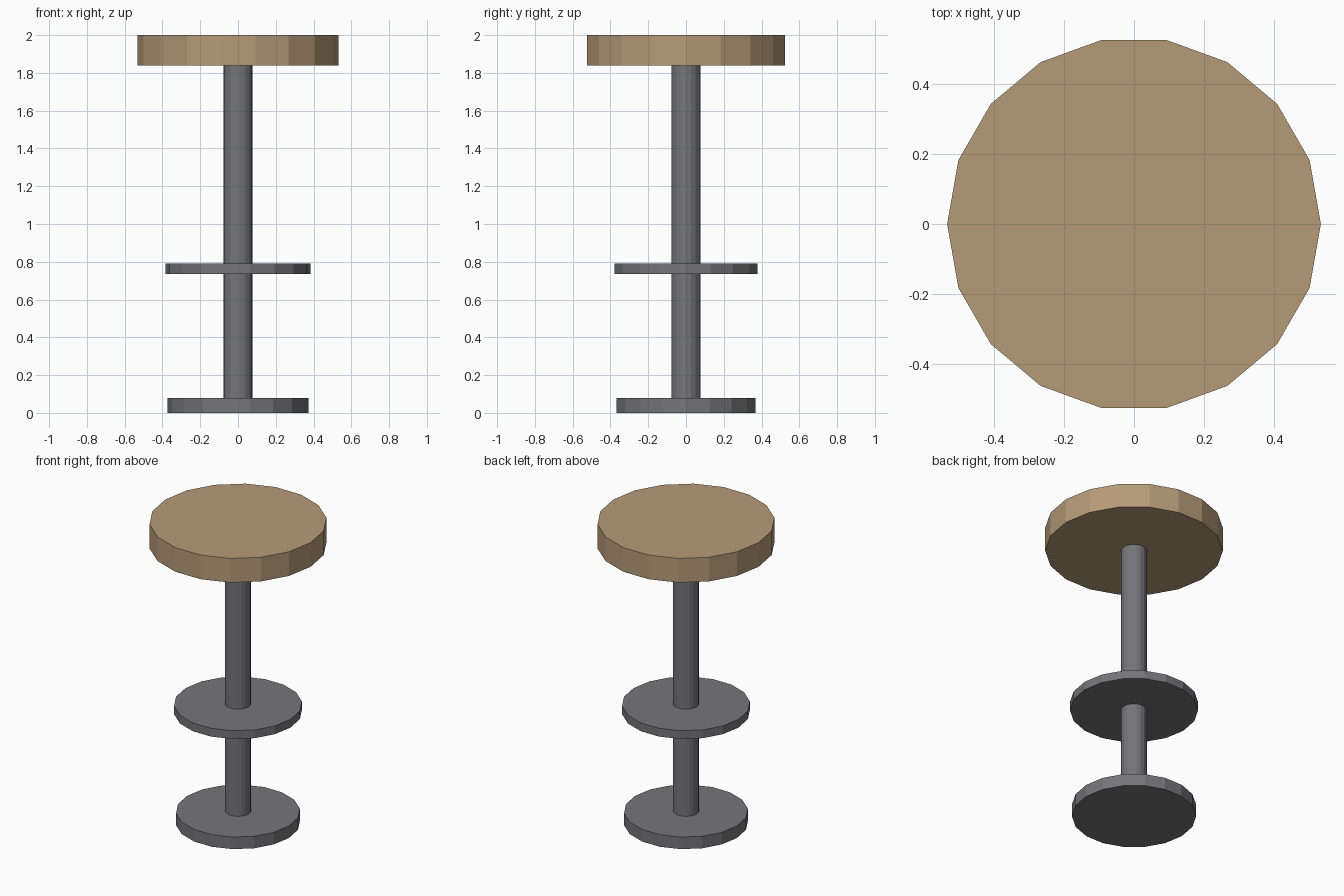
import bpy, math

if "Cube" in bpy.data.objects:
    bpy.data.objects.remove(bpy.data.objects["Cube"])

SIDES = 18


def material(name, color):
    mat = bpy.data.materials.new(name)
    mat.diffuse_color = color
    mat.use_nodes = True
    mat.node_tree.nodes["Principled BSDF"].inputs["Base Color"].default_value = mat.diffuse_color
    return mat


wood = material("wood", (0.47, 0.33, 0.19, 1))
metal = material("dark_metal", (0.18, 0.18, 0.19, 1))


def disc(name, radius, z0, z1, mat):
    # Flat-sided cylinder with a corner on the x axis
    bpy.ops.mesh.primitive_cylinder_add(
        vertices=SIDES, radius=radius, depth=z1 - z0,
        location=(0, 0, (z0 + z1) / 2), rotation=(0, 0, math.pi / 2))
    obj = bpy.context.object
    obj.name = name
    obj.data.materials.append(mat)
    return obj


# Stool parts from the floor up
disc("base", 0.373, 0.0, 0.08, metal)
disc("pole", 0.078, 0.08, 1.84, metal)
disc("footrest", 0.385, 0.735, 0.79, metal)
disc("seat", 0.533, 1.84, 2.0, wood)
